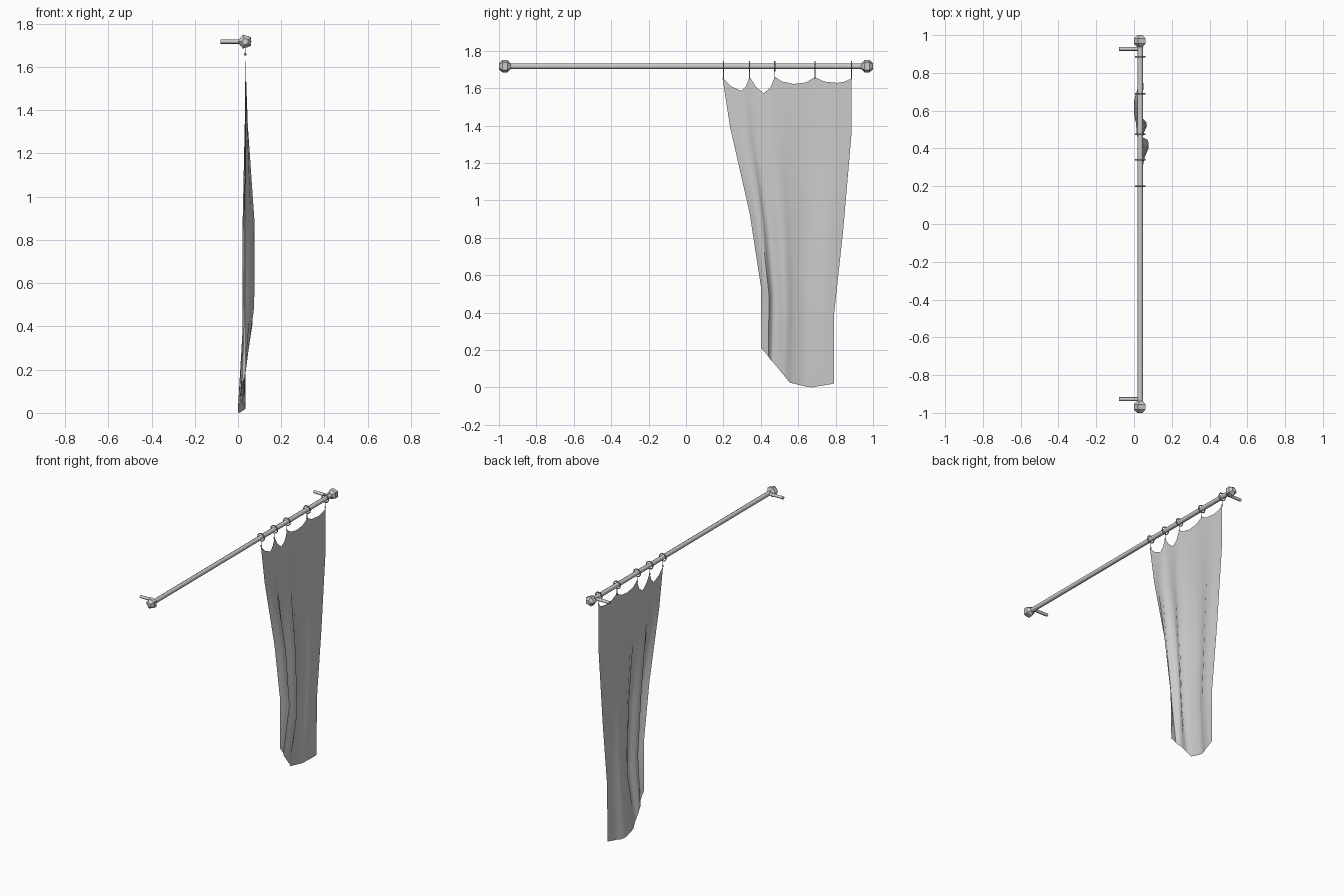
import bpy, bmesh, math
from mathutils import Vector

default = bpy.data.objects.get("Cube")
if default:
    bpy.data.objects.remove(default, do_unlink=True)

grey = bpy.data.materials.new("plain grey")
grey.use_nodes = True
colour = (0.6, 0.6, 0.6, 1)
grey.diffuse_color = colour
grey.node_tree.nodes["Principled BSDF"].inputs["Base Color"].default_value = colour

ROD_X, ROD_Z = 0.033, 1.717


def finish(obj, name, angle=None):
    """Name the part, give it its material and optional smooth shading."""
    obj.name = name
    obj.data.materials.append(grey)
    if angle:
        bpy.ops.object.select_all(action="DESELECT")
        obj.select_set(True)
        bpy.context.view_layer.objects.active = obj
        bpy.ops.object.shade_smooth_by_angle(angle=math.radians(angle))
    return obj


def mesh_object(name, bm, angle=None):
    mesh = bpy.data.meshes.new(name)
    bm.to_mesh(mesh)
    bm.free()
    obj = bpy.data.objects.new(name, mesh)
    bpy.context.collection.objects.link(obj)
    return finish(obj, name, angle)


def bar(name, start, end, radius, sides, angle=None):
    """Straight cylinder between two points."""
    start, end = Vector(start), Vector(end)
    direction = end - start
    bpy.ops.mesh.primitive_cylinder_add(
        vertices=sides, radius=radius, depth=direction.length,
        location=(start + end) / 2,
        rotation=direction.to_track_quat("Z", "Y").to_euler())
    return finish(bpy.context.object, name, angle)


def ring(name, location, radius, wire, segments):
    """Thin ring lying in the plane across the rod."""
    bpy.ops.mesh.primitive_torus_add(
        major_radius=radius, minor_radius=wire,
        major_segments=segments, minor_segments=6,
        location=location, rotation=(math.pi / 2, 0, 0))
    return finish(bpy.context.object, name, 40)


def finial(name, side):
    """Five-sided faceted knob revolved around the rod axis."""
    bm = bmesh.new()
    profile = [(0.935, 0.014), (0.955, 0.034), (0.982, 0.034), (1, 0.016)]
    loops = []
    for distance, radius in profile:
        loop = []
        for i in range(5):
            a = math.pi + i * math.tau / 5
            loop.append(bm.verts.new((ROD_X + radius * math.cos(a), side * distance,
                                      ROD_Z + radius * math.sin(a))))
        loops.append(loop)
    for low, high in zip(loops, loops[1:]):
        for i in range(5):
            j = (i + 1) % 5
            bm.faces.new((low[i], low[j], high[j], high[i]))
    bm.faces.new(loops[0])
    bm.faces.new(loops[-1])
    bmesh.ops.recalc_face_normals(bm, faces=bm.faces)
    return mesh_object(name, bm)


# Rod with a knob and a wall pin at each end
bar("rod", (ROD_X, -0.95, ROD_Z), (ROD_X, 0.95, ROD_Z), 0.015, 8, 50)
for label, side in (("near", -1), ("far", 1)):
    finial(label + "_finial", side)
    bar(label + "_wall_pin", (-0.08, side * 0.927, ROD_Z),
        (ROD_X, side * 0.927, ROD_Z), 0.01, 8, 50)

# Hanging rings, each with a small eyelet holding the cloth
for number, y in enumerate((0.2, 0.34, 0.475, 0.69, 0.885), start=1):
    ring(f"curtain_ring_{number}", (ROD_X, y, ROD_Z), 0.025, 0.004, 12)
    bar(f"hook_{number}", (ROD_X, y, 1.65), (ROD_X, y, 1.695), 0.002, 6)
    ring(f"eyelet_{number}", (ROD_X, y, 1.658), 0.005, 0.002, 8)

# Curtain columns: top y, top z, hem y, hem z, fold depth
columns = [
    (0.195, 1.655, 0.40, 0.21, 0.035),
    (0.24, 1.61, 0.42, 0.19, 0.06),
    (0.295, 1.585, 0.44, 0.165, 0.077),
    (0.32, 1.61, 0.45, 0.15, 0.055),
    (0.34, 1.66, 0.465, 0.135, 0.03),
    (0.375, 1.605, 0.49, 0.105, 0.04),
    (0.415, 1.573, 0.51, 0.08, 0.055),
    (0.45, 1.6, 0.535, 0.05, 0.068),
    (0.475, 1.66, 0.555, 0.025, 0.05),
    (0.515, 1.635, 0.585, 0.018, 0.035),
    (0.575, 1.622, 0.625, 0.008, 0.025),
    (0.64, 1.63, 0.65, 0.003, 0.02),
    (0.69, 1.658, 0.675, 0, 0.03),
    (0.74, 1.635, 0.71, 0.007, 0.05),
    (0.81, 1.628, 0.745, 0.012, 0.045),
    (0.85, 1.635, 0.77, 0.016, 0.04),
    (0.885, 1.652, 0.79, 0.02, 0.035),
]
# Curtain rows: drop, left edge y, right edge y, fold strength
rows = [
    (0, 0.195, 0.885, 0),
    (0.18, 0.235, 0.885, 0.25),
    (0.5, 0.34, 0.84, 1),
    (0.77, 0.40, 0.792, 0.95),
    (1, 0.40, 0.79, 0.2),
]


def blend(a, b, t):
    return a + (b - a) * t


bm = bmesh.new()
grid = []
for drop, left, right, strength in rows:
    line = []
    for top_y, top_z, hem_y, hem_z, depth in columns:
        top_part = (top_y - columns[0][0]) / (columns[-1][0] - columns[0][0])
        hem_part = (hem_y - columns[0][2]) / (columns[-1][2] - columns[0][2])
        across = blend(top_part, hem_part, drop)
        x = blend(0.035, depth, strength)
        if drop == 1:
            x -= 0.035 * math.sin(math.pi * across)
        line.append(bm.verts.new((x, blend(left, right, across),
                                  blend(top_z, hem_z, drop))))
    grid.append(line)
for upper, lower in zip(grid, grid[1:]):
    for i in range(len(columns) - 1):
        bm.faces.new((lower[i], lower[i + 1], upper[i + 1], upper[i]))
mesh_object("curtain", bm, 60)
